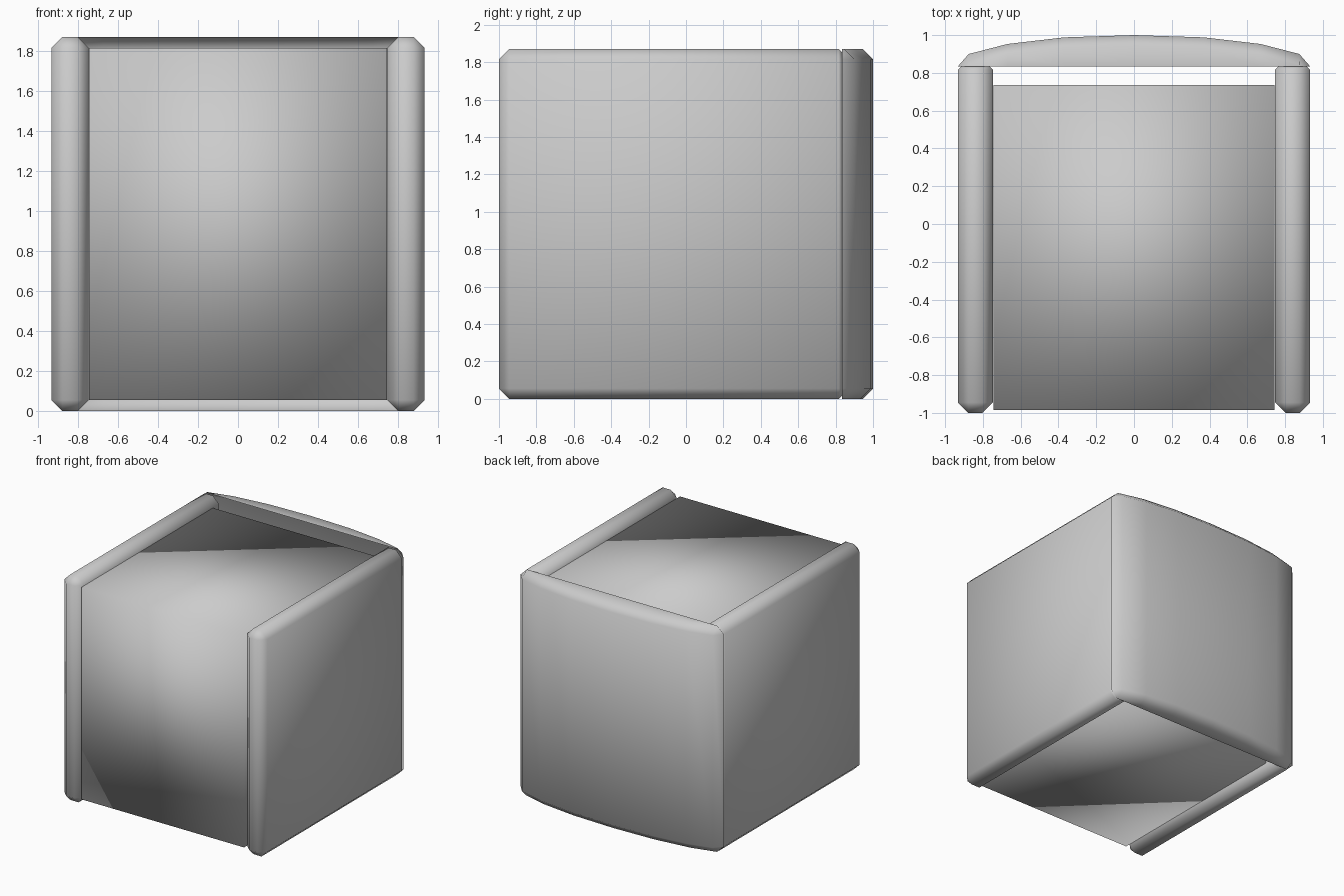
import bpy, bmesh
from mathutils import Matrix, Vector

if "Cube" in bpy.data.objects:
    bpy.data.objects.remove(bpy.data.objects["Cube"])

H = 1.87        # overall height
BEV = 0.055     # main chamfer
Y_JOIN = 0.835  # where the sides meet the back


def finish(bm, name):
    bmesh.ops.recalc_face_normals(bm, faces=bm.faces)
    for f in bm.faces:
        f.smooth = True
    me = bpy.data.meshes.new(name)
    bm.to_mesh(me)
    bm.free()
    ob = bpy.data.objects.new(name, me)
    bpy.context.collection.objects.link(ob)
    return ob


def box(lo, hi):
    lo, hi = Vector(lo), Vector(hi)
    bm = bmesh.new()
    m = Matrix.Translation((lo + hi) / 2) @ Matrix.Diagonal((*(hi - lo), 1))
    bmesh.ops.create_cube(bm, size=1, matrix=m)
    return bm


def rear_edges(bm):
    return [e for e in bm.edges if all(abs(v.co.y - Y_JOIN) < 1e-4 for v in e.verts)]


def bevel(bm, edges, width):
    bmesh.ops.bevel(bm, geom=edges, offset=width, offset_type='OFFSET',
                    segments=1, affect='EDGES', profile=0.5)


# Side panels: wide chamfer everywhere, small chamfer around the rear end
for name, x0, x1 in (("left_side", -0.932, -0.747), ("right_side", 0.747, 0.932)):
    bm = box((x0, -1, 0), (x1, Y_JOIN, H))
    rear = set(rear_edges(bm))
    bevel(bm, [e for e in bm.edges if e not in rear], BEV)
    bevel(bm, rear_edges(bm), 0.018)
    finish(bm, name)

# Inner block: plain box, smooth shaded
finish(box((-0.745, -0.985, BEV), (0.745, 0.735, H - BEV)), "inner_block")

# Back shell: bowed, open at the front, chamfered rim
half = [(0, 1.0), (0.37, 0.988), (0.67, 0.953), (0.875, 0.9), (0.932, Y_JOIN)]
curve = [(-x, y) for x, y in half[:0:-1]] + half
XE = half[3][0]
bm = bmesh.new()
rows = []
for z, kind in ((0, "rim"), (0, "edge"), (BEV, "wall"),
                (H - BEV, "wall"), (H, "edge"), (H, "rim")):
    row = []
    for x, y in curve:
        if kind != "wall":
            x = max(-XE, min(XE, x))
            y = Y_JOIN if kind == "rim" else max(Y_JOIN, y - BEV)
        row.append(bm.verts.new((x, y, z)))
    rows.append(row)
for a, b in zip(rows, rows[1:]):
    for i in range(len(curve) - 1):
        bm.faces.new((a[i], a[i + 1], b[i + 1], b[i]))
bmesh.ops.remove_doubles(bm, verts=bm.verts, dist=0.001)
finish(bm, "back_shell")
